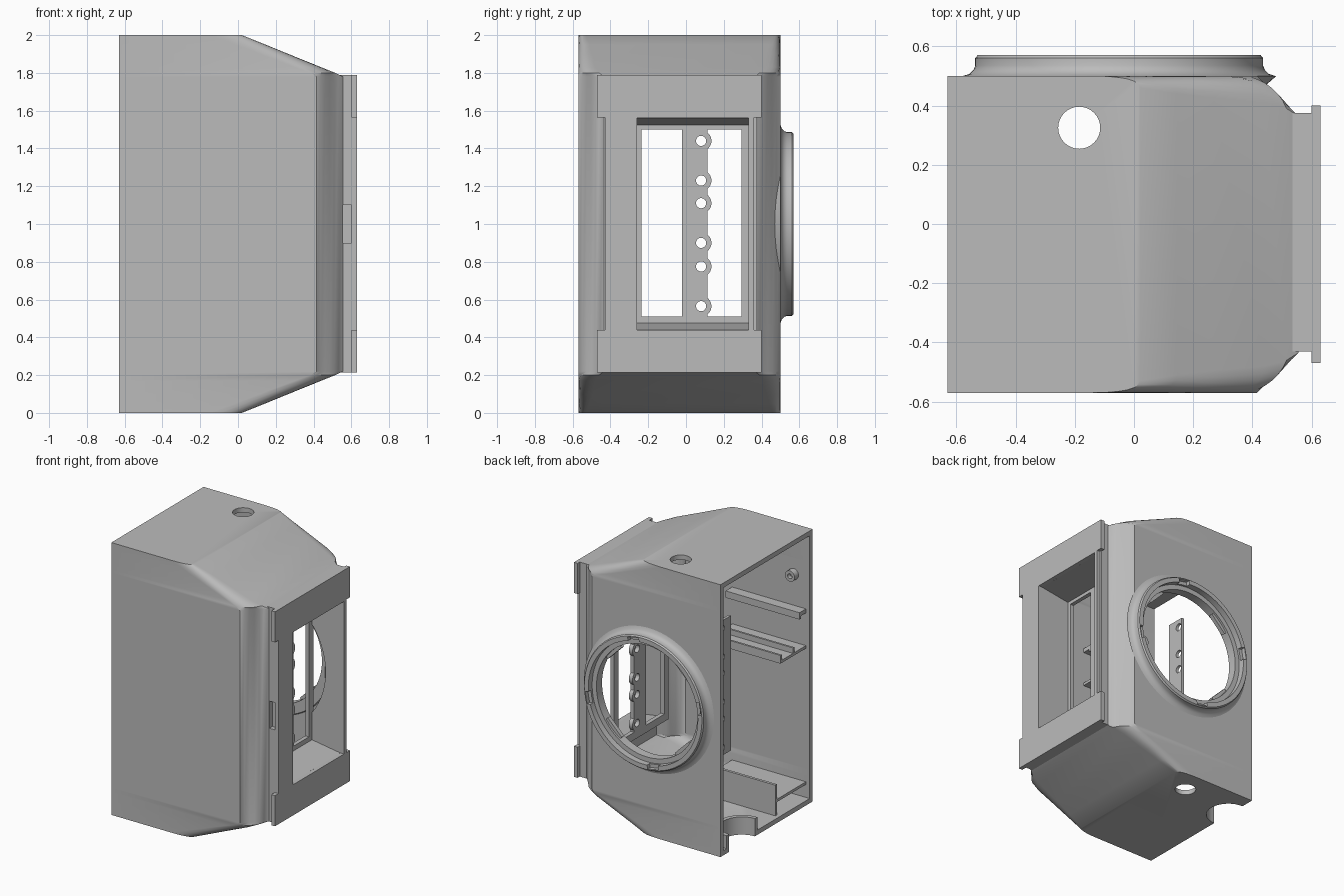
import bpy, bmesh
from math import pi, sin, cos, radians
from mathutils import Matrix, Vector

if "Cube" in bpy.data.objects:
    bpy.data.objects.remove(bpy.data.objects["Cube"], do_unlink=True)

grey = bpy.data.materials.new("plain_grey")
grey.use_nodes = True
COLOR = (0.5, 0.5, 0.5, 1)
grey.diffuse_color = COLOR
grey.node_tree.nodes["Principled BSDF"].inputs["Base Color"].default_value = COLOR


def finish(name, bm):
    bmesh.ops.recalc_face_normals(bm, faces=bm.faces)
    mesh = bpy.data.meshes.new(name)
    bm.to_mesh(mesh)
    bm.free()
    mesh.materials.append(grey)
    ob = bpy.data.objects.new(name, mesh)
    bpy.context.collection.objects.link(ob)
    return ob


def loft(name, rings):
    """Solid skinned through rings of matching points."""
    bm = bmesh.new()
    loops = [[bm.verts.new(p) for p in ring] for ring in rings]
    n = len(loops[0])
    for a, b in zip(loops, loops[1:]):
        for i in range(n):
            j = (i + 1) % n
            bm.faces.new((a[i], a[j], b[j], b[i]))
    bm.faces.new(loops[0])
    bm.faces.new(loops[-1])
    return finish(name, bm)


def box(name, x, y, z):
    def rect(h):
        return [(x[0], y[0], h), (x[1], y[0], h), (x[1], y[1], h), (x[0], y[1], h)]
    return loft(name, [rect(z[0]), rect(z[1])])


def cylinder(name, axis, center, radius, length, sides=32):
    bm = bmesh.new()
    turn = Vector((0, 0, 1)).rotation_difference(Vector(axis)).to_matrix().to_4x4()
    bmesh.ops.create_cone(bm, cap_ends=True, segments=sides, radius1=radius, radius2=radius,
                          depth=length, matrix=Matrix.Translation(center) @ turn)
    return finish(name, bm)


def combine(ob, other, operation="DIFFERENCE"):
    """Apply a boolean and remove the tool."""
    mod = ob.modifiers.new("shape", "BOOLEAN")
    mod.operation, mod.solver, mod.object = operation, "EXACT", other
    bpy.context.view_layer.update()
    result = bpy.data.meshes.new_from_object(
        ob.evaluated_get(bpy.context.evaluated_depsgraph_get()))
    ob.modifiers.clear()
    ob.data = result
    bpy.data.objects.remove(other, do_unlink=True)


def smooth(ob, angle=30):
    bpy.ops.object.select_all(action="DESELECT")
    bpy.context.view_layer.objects.active = ob
    ob.select_set(True)
    bpy.ops.object.shade_smooth_by_angle(angle=radians(angle))


# Housing outline: height, reach, corner length, corner depth, corner roundness
LEVELS = [(0, .02, .17, .04, 1), (.05, .145, .16, .06, 1), (.1, .267, .15, .075, 1),
          (.17, .44, .14, .09, .9), (.2, .515, .13, .11, .5), (.22, .555, .14, .135, 0)]
LEVELS += [(2 - lv[0],) + lv[1:] for lv in reversed(LEVELS)]
FRONT, BACK, OPEN = -.57, .5, -.63


def housing(name, wall=0, start=OPEN):
    rings = []
    for z, reach, dx, dy, bulge in LEVELS:
        x, z = reach - wall, 1 + (z - 1) * (1 - wall)
        y0, y1 = FRONT + wall, BACK - wall
        ring = [(start, y0, z)]
        for y, s, order in ((y0, 1, 1), (y1, -1, -1)):
            a, b, c = Vector((x - dx, y, z)), Vector((x, y + s * dy, z)), Vector((x, y, z))
            mid = ((a + b) / 2).lerp(c, bulge)
            arc = [a * (1 - t) ** 2 + mid * 2 * t * (1 - t) + b * t * t
                   for t in [i / 6 for i in range(7)]]
            ring += arc[::order]
        rings.append(ring + [(start, y1, z)])
    return loft(name, rings)


MX, MZ = -.05, 1.0                      # mount centre
WY, WZ = (-.26, .33), (.44, 1.56)       # window opening

body = housing("housing")
combine(body, housing("hollow", .035, -.8))
combine(body, box("window_cut", (.45, .7), WY, WZ))
combine(body, cylinder("mount_cut", (0, 1, 0), (MX, .5, MZ), .41, .2, 96))
combine(body, cylinder("cable_cut", (0, 0, 1), (-.185, .325, 1), .071, 3))
combine(body, cylinder("socket_cut", (0, 0, 1), (OPEN, .25, 0), .15, .3))
smooth(body)

# Half-round collar around the bottom socket
collar = cylinder("socket_collar", (0, 0, 1), (OPEN, .25, .07), .18, .12)
combine(collar, cylinder("collar_cut", (0, 0, 1), (OPEN, .25, .07), .15, .4))
combine(collar, box("collar_half", (-1, OPEN), (0, .6), (-.1, .4)))
smooth(collar)

# Window neck, flange and corner tabs
neck = box("window_neck", (.53, .605), (-.43, .375), (.215, 1.79))
combine(neck, box("neck_window", (.4, .7), WY, WZ))
combine(neck, box("thumb_notch", (.556, .603), (-.5, -.395), (.9, 1.1)))
flange = box("window_flange", (.6, .63), (-.43, .36), (.215, 1.79))
for z in ((.215, .44), (1.565, 1.79)):
    combine(flange, box("tab", (.6, .63), (-.47, .4), z), "UNION")
combine(flange, box("flange_window", (.5, .7), WY, WZ))


# Tapered tunnel behind the window, with the mount's clearance cut into it
def rect_yz(x, grow, taper):
    y0, y1 = WY[0] - grow, WY[1] + grow
    z0, z1 = WZ[0] - grow + taper, WZ[1] + grow - taper
    return [(x, y0, z0), (x, y1, z0), (x, y1, z1), (x, y0, z1)]


tunnel = loft("window_tunnel", [rect_yz(.34, .025, .04), rect_yz(.6, .025, 0)])
combine(tunnel, loft("tunnel_cut", [rect_yz(.3, 0, .046), rect_yz(.64, 0, -.006)]))
combine(tunnel, cylinder("clearance", (0, 1, 0), (MX, .35, MZ), .53, .16, 64))

# Slotted panel with a perforated centre strip
panel = box("slotted_panel", (.34, .37), (-.28, .35), (.46, 1.54))
for y in ((-.235, -.02), (.115, .295)):
    combine(panel, box("slot", (.2, .5), y, (.51, 1.5)))
HOLES = (1.44, 1.23, 1.11, .9, .775, .565)
for z in HOLES:
    combine(panel, cylinder("lobe", (1, 0, 0), (.355, .08, z), .055, .03, 24), "UNION")
for z in HOLES:
    combine(panel, cylinder("hole", (1, 0, 0), (.355, .08, z), .027, .2, 24))
smooth(panel)

# Rear centre post
post = box("centre_post", (-.35, -.33), (-.02, .112), (.51, 1.5))
for z in HOLES:
    combine(post, cylinder("post_hole", (1, 0, 0), (-.34, .08, z), .027, .2, 24))

# Round mount: radius and depth profile spun around y
PROFILE = [(.41, .46), (.41, .525), (.445, .525), (.445, .57), (.478, .57), (.486, .56),
           (.486, .535), (.492, .52), (.505, .507), (.53, .499), (.485, .46)]
bm = bmesh.new()
STEPS = 96
spun = [[bm.verts.new((MX + r * cos(a), y, MZ + r * sin(a))) for r, y in PROFILE]
        for a in [2 * pi * i / STEPS for i in range(STEPS)]]
for i in range(STEPS):
    a, b = spun[i], spun[(i + 1) % STEPS]
    for k in range(len(PROFILE)):
        m = (k + 1) % len(PROFILE)
        bm.faces.new((a[k], a[m], b[m], b[k]))
mount = finish("round_mount", bm)
for k in range(4):
    notch = box("notch", (.42, .47), (.54, .6), (-.045, .045))
    notch.data.transform(Matrix.Translation((MX, 0, MZ)) @
                         Matrix.Rotation(radians(90 * k + 10), 4, "Y"))
    combine(mount, notch)
smooth(mount, 35)

# Inner lugs of the mount
for k in range(4):
    lug = box("mount_lug", (.385, .43), (.48, .51), (-.08, .08))
    lug.data.transform(Matrix.Translation((MX, 0, MZ)) @
                       Matrix.Rotation(radians(90 * k + 45), 4, "Y"))

# Rails, tray and lower shelf on the inner front wall
box("upper_rail", (-.6, 0), (-.54, -.46), (1.39, 1.42))
box("upper_rail_lip", (-.6, 0), (-.475, -.46), (1.37, 1.42))
box("tray", (-.6, 0), (-.54, -.24), (1.13, 1.15))
for y in (-.4, -.255):
    box("tray_lip", (-.6, 0), (y, y + .015), (1.15, 1.19))
box("lower_shelf", (-.6, 0), (-.54, -.19), (.13, .15))
box("lower_divider", (-.6, 0), (-.2, -.18), (.03, .26))

# Screw boss
boss = cylinder("screw_boss", (0, 1, 0), (-.5, -.52, 1.65), .04, .06, 24)
combine(boss, cylinder("boss_hole", (0, 1, 0), (-.5, -.49, 1.65), .018, .06, 16))
smooth(boss)
